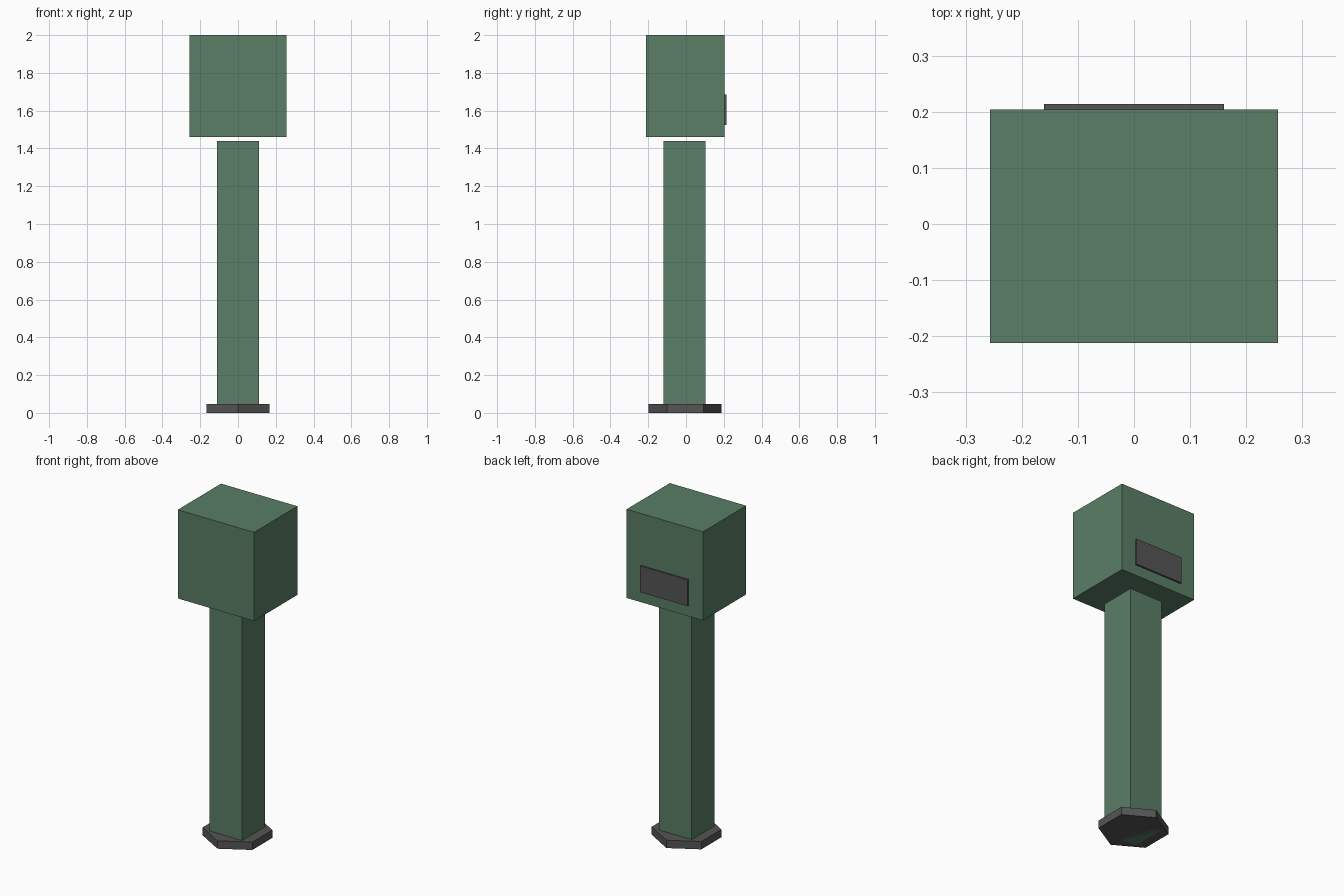
import bpy
import math

if "Cube" in bpy.data.objects:
    bpy.data.objects.remove(bpy.data.objects["Cube"])


def material(name, rgb):
    mat = bpy.data.materials.new(name)
    mat.diffuse_color = (*rgb, 1.0)
    mat.use_nodes = True
    mat.node_tree.nodes["Principled BSDF"].inputs["Base Color"].default_value = mat.diffuse_color
    return mat


green = material("green_paint", (0.10, 0.21, 0.13))
dark = material("dark_metal", (0.09, 0.09, 0.09))


def finish(obj, name, mat):
    obj.name = name
    obj.data.name = name
    obj.data.materials.append(mat)
    return obj


def box(name, x, y, z, mat):
    """Axis-aligned box from (min, max) pairs."""
    spans = (x, y, z)
    bpy.ops.mesh.primitive_cube_add(size=1, location=[(a + b) / 2 for a, b in spans])
    obj = bpy.context.object
    obj.scale = [b - a for a, b in spans]
    bpy.ops.object.transform_apply(location=False, rotation=False, scale=True)
    return finish(obj, name, mat)


# Hexagonal foot with corners pointing along y
bpy.ops.mesh.primitive_cylinder_add(vertices=6, radius=0.193, depth=0.048,
                                    location=(0, -0.005, 0.024))
foot = finish(bpy.context.object, "foot", dark)

# Square post, running through the foot to the ground
box("post", (-0.11, 0.11), (-0.118, 0.102), (0, 1.44), green)

# Head, floating slightly above the post
box("head", (-0.257, 0.257), (-0.212, 0.204), (1.46, 2.0), green)

# Thin plate on the back of the head
box("back_plate", (-0.16, 0.16), (0.195, 0.214), (1.525, 1.685), dark)
